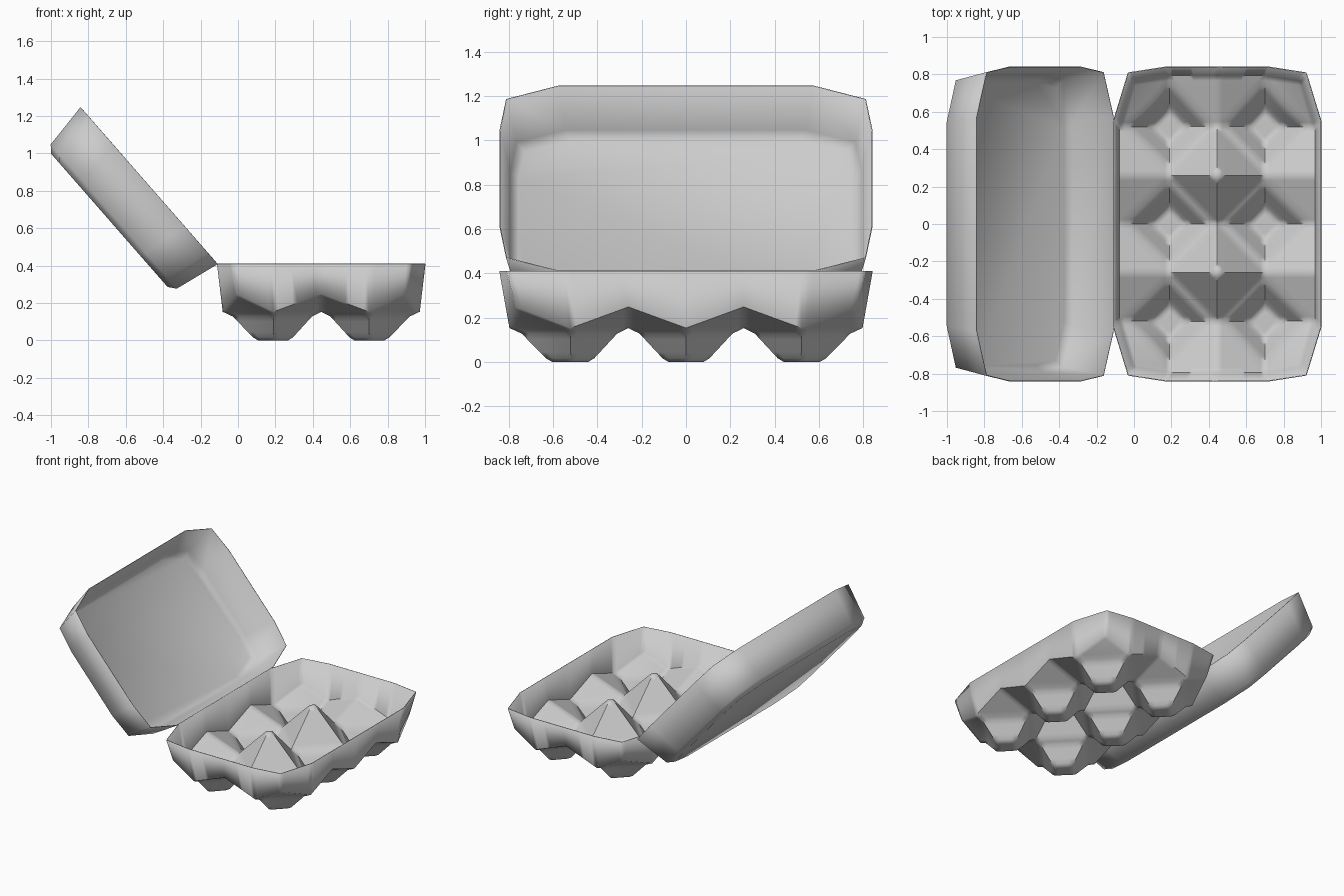
import bpy, bmesh, math
from mathutils import Vector

if "Cube" in bpy.data.objects:
    bpy.data.objects.remove(bpy.data.objects["Cube"])

CX, RIM_Z = 0.445, 0.41          # centre and rim height of the tray
HINGE_X = -0.11
N = 10                           # subdivisions per quarter cup


def finish(name, bm):
    bmesh.ops.recalc_face_normals(bm, faces=bm.faces)
    me = bpy.data.meshes.new(name)
    bm.to_mesh(me)
    bm.free()
    ob = bpy.data.objects.new(name, me)
    bpy.context.collection.objects.link(ob)
    sol = ob.modifiers.new("pulp_thickness", 'SOLIDIFY')
    sol.thickness, sol.offset = 0.005, 0
    bpy.ops.object.select_all(action='DESELECT')
    ob.select_set(True)
    bpy.context.view_layer.objects.active = ob
    bpy.ops.object.shade_smooth_by_angle(angle=math.radians(60))
    return ob


def lerp_table(u, table):
    for (u0, z0), (u1, z1) in zip(table, table[1:]):
        if u <= u1:
            return z0 + (z1 - z0) * (u - u0) / (u1 - u0)
    return table[-1][1]


# Tray: cups sit on odd grid lines, peaks on even/even crossings
X = [-0.525, -0.255, 0, 0.255, 0.525]
Y = [-0.795, -0.52, -0.26, 0, 0.26, 0.52, 0.795]
CUP = [(0, 0.0025), (0.3, 0.0025), (0.4, 0.018), (0.8, 0.13), (1, 0.155)]


def axis(lines, k):
    """Position on the axis, distance from the cup line (0-1), far line index."""
    i = min(k // N, len(lines) - 2)
    f = k / N - i
    pos = lines[i] + (lines[i + 1] - lines[i]) * f
    return (pos, f, i + 1) if i % 2 else (pos, 1 - f, i)


def tray_point(kx, ky):
    x, a, i = axis(X, kx)
    y, b, j = axis(Y, ky)
    u = a + b
    edge_x, edge_y = i in (0, 4), j in (0, 6)
    peak = 0.25 if edge_x or edge_y else 0.41
    z = lerp_table(u, CUP) if u <= 1 else 0.155 + (peak - 0.155) * (u - 1)
    if edge_x and edge_y:        # clipped corners
        x -= math.copysign(0.075 * a * b, x)
        y -= math.copysign(0.03 * a * b, y)
    return Vector((x + CX, y, min(z, 0.388)))


bm = bmesh.new()
nx, ny = 4 * N, 6 * N
grid = [[bm.verts.new(tray_point(i, j)) for j in range(ny + 1)] for i in range(nx + 1)]
for i in range(nx):
    for j in range(ny):
        a, b, c, d = grid[i][j], grid[i + 1][j], grid[i + 1][j + 1], grid[i][j + 1]
        # split along lines of equal height around each cup
        if (i // N + j // N) % 2:
            bm.faces.new((a, b, c))
            bm.faces.new((a, c, d))
        else:
            bm.faces.new((a, b, d))
            bm.faces.new((b, c, d))

# Tray walls: floor border extruded up to the level rim
border = [e for e in bm.edges if e.is_boundary]
new = bmesh.ops.extrude_edge_only(bm, edges=border)["geom"]
for v in (g for g in new if isinstance(g, bmesh.types.BMVert)):
    v.co = ((v.co.x - CX) * 0.555 / 0.525 + CX, v.co.y * 0.84 / 0.795, RIM_Z)
finish("egg_tray", bm)

# Lid: stacked rings of the rim outline, swung open about the hinge
quarter = [(0.555, 0.575), (0.475, 0.81), (0.285, 0.84)]
outline = (quarter + [(-x, y) for x, y in reversed(quarter)]
           + [(-x, -y) for x, y in quarter] + [(x, -y) for x, y in reversed(quarter)])
along = Vector((-0.73, 0, 0.835)).normalized()
depth_dir = Vector((-along.z, 0, along.x))
hinge = Vector((HINGE_X, 0, RIM_Z))

bm = bmesh.new()
rings = []
for inset, depth in [(0, 0), (0.045, 0.25), (0.083, 0.28)]:
    sx, sy = 1 - inset / 0.555, 1 - inset / 0.84
    rings.append([bm.verts.new(hinge + along * (x * sx + 0.555) + Vector((0, y * sy, 0))
                               + depth_dir * depth) for x, y in outline])
for r0, r1 in zip(rings, rings[1:]):
    for k in range(len(outline)):
        m = (k + 1) % len(outline)
        bm.faces.new((r0[k], r0[m], r1[m], r1[k]))
bm.faces.new(rings[-1])
finish("lid", bm)
